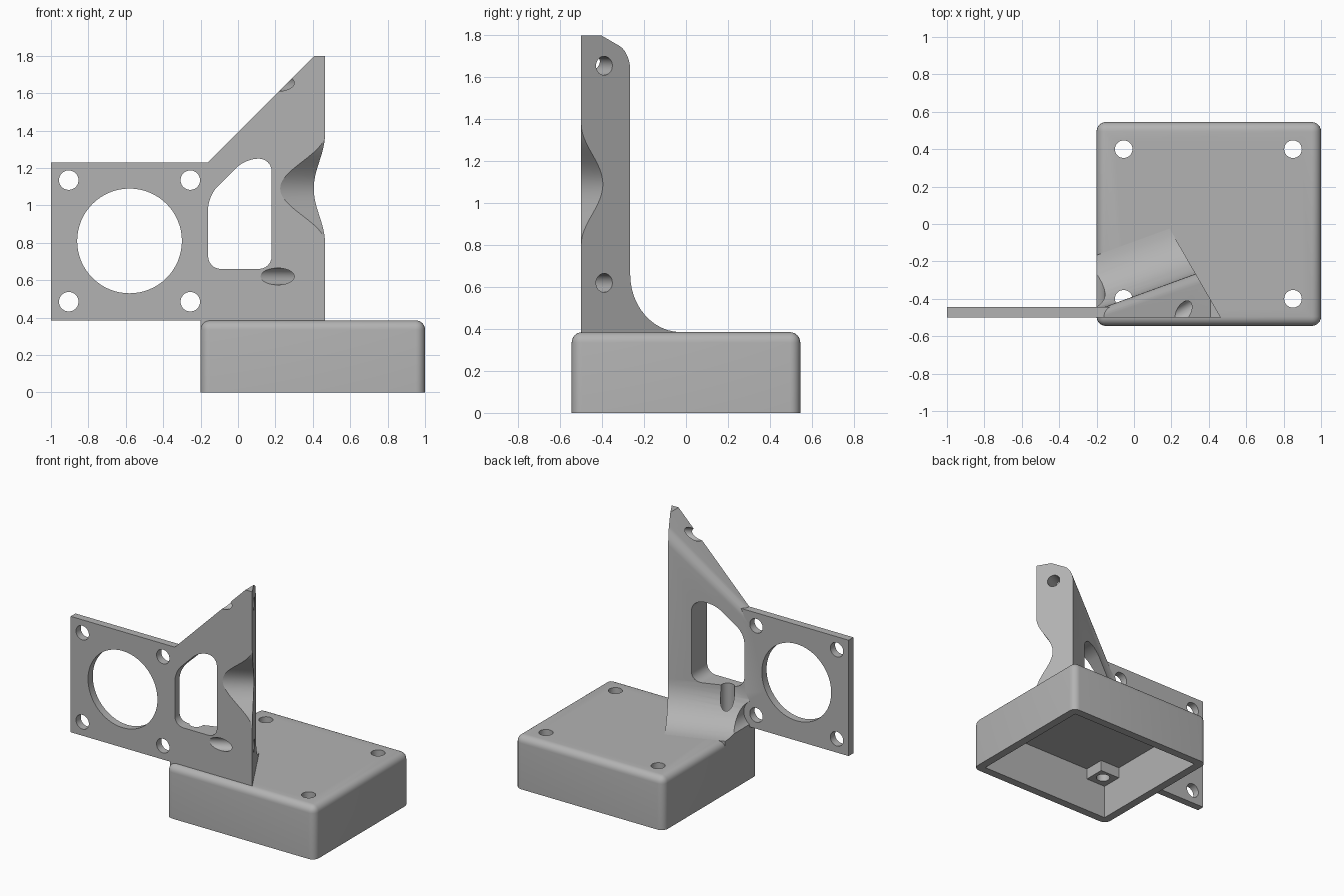
import bpy, bmesh, math
from mathutils import Vector, Matrix

cube = bpy.data.objects.get("Cube")
if cube:
    bpy.data.objects.remove(cube, do_unlink=True)

grey = bpy.data.materials.new("plain grey")
grey.use_nodes = True
grey.diffuse_color = (0.45, 0.45, 0.45, 1)
grey.node_tree.nodes["Principled BSDF"].inputs["Base Color"].default_value = (0.45, 0.45, 0.45, 1)


def finish(bm, name):
    bmesh.ops.recalc_face_normals(bm, faces=bm.faces)
    mesh = bpy.data.meshes.new(name)
    bm.to_mesh(mesh)
    bm.free()
    mesh.materials.append(grey)
    obj = bpy.data.objects.new(name, mesh)
    bpy.context.collection.objects.link(obj)
    return obj


def prism_bm(points, origin, a, b, along):
    """Extrude a 2D outline, drawn on axes a and b, by the vector along."""
    bm = bmesh.new()
    origin, a, b = Vector(origin), Vector(a), Vector(b)
    face = bm.faces.new([bm.verts.new(origin + a * p + b * q) for p, q in points])
    new = bmesh.ops.extrude_face_region(bm, geom=[face])["geom"]
    bmesh.ops.translate(bm, vec=along, verts=[v for v in new if isinstance(v, bmesh.types.BMVert)])
    bmesh.ops.recalc_face_normals(bm, faces=bm.faces)
    return bm


def box_bm(lo, hi):
    lo, hi = Vector(lo), Vector(hi)
    bm = bmesh.new()
    bmesh.ops.create_cube(bm, size=1, matrix=Matrix.Translation((lo + hi) / 2) @ Matrix.Diagonal((*(hi - lo), 1)))
    return bm


def rod(start, end, radius, sides=48):
    start, end = Vector(start), Vector(end)
    bm = bmesh.new()
    turn = (end - start).to_track_quat('Z', 'Y').to_matrix().to_4x4()
    bmesh.ops.create_cone(bm, cap_ends=True, segments=sides, radius1=radius, radius2=radius,
                          depth=(end - start).length, matrix=Matrix.Translation((start + end) / 2) @ turn)
    return finish(bm, "cutter")


def combine(target, tool, operation='DIFFERENCE'):
    """Apply one boolean and remove its helper."""
    mod = target.modifiers.new("cut", 'BOOLEAN')
    mod.operation, mod.object, mod.solver = operation, tool, 'EXACT'
    bpy.context.view_layer.objects.active = target
    bpy.ops.object.modifier_apply(modifier=mod.name)
    bpy.data.objects.remove(tool, do_unlink=True)


def smooth(obj):
    bpy.ops.object.select_all(action='DESELECT')
    obj.select_set(True)
    bpy.context.view_layer.objects.active = obj
    bpy.ops.object.shade_smooth_by_angle(angle=math.radians(25))


X, Z = Vector((1, 0, 0)), Vector((0, 0, 1))
TOP = 0.385
screws = [(x, y) for x in (-0.055, 0.85) for y in (-0.4, 0.4)]

# Base: rounded box, hollow underneath
bm = box_bm((-0.2, -0.545, 0), (1, 0.545, TOP))
rim = [e for e in bm.edges if any(v.co.z > 0.1 for v in e.verts)]
bmesh.ops.bevel(bm, geom=rim, offset=0.05, segments=6, profile=0.5, affect='EDGES')
base = finish(bm, "hollow_base")
cavity = finish(box_bm((-0.14, -0.485, -0.1), (0.94, 0.485, 0.33)), "cutter")

# Corner screw posts are left standing in the cavity
for x, y in screws:
    sx, sy = (1 if x > 0.4 else -1), (1 if y > 0 else -1)
    x0, y0 = 0.4 + sx * 0.38, sy * 0.33
    x1, y1 = 0.4 + sx * 0.6, sy * 0.6
    post = finish(box_bm((min(x0, x1), min(y0, y1), 0.25), (max(x0, x1), max(y0, y1), 0.5)), "cutter")
    combine(cavity, post)
combine(base, cavity)
for x, y in screws:
    combine(base, rod((x, y, -0.1), (x, y, 0.6), 0.047))
smooth(base)

# Upright wedge: wall profile with a foot fillet, swept along the slanted back
angle = math.radians(20)
u = Vector((math.cos(angle), math.sin(angle), 0))
m = Vector((-u.y, u.x, 0))
corner = Vector((0.33, -0.266, 0))
R = 0.275
arc = [(R - R * math.sin(t), TOP + R - R * math.cos(t))
       for t in (math.radians(i * 7.5) for i in range(13))]
profile = [(-0.6, 0.335), (R, 0.335)] + arc + [(0, 2), (-0.6, 2)]
bm = prism_bm(profile, corner - u * 1.2, m, Z, u * 2)

# Trim the sweep to the front, side, slanted side and sloping top
n = Vector((math.cos(math.radians(30)), 0.5, 0))
t = Vector((-0.5, n.x, 0))
front_corner = Vector((0.465, -0.5, 0))
slope_n = Vector((-1, 0, 1)).normalized()
slope_p = Vector((0.41, 0, 1.8))
for point, normal in (((0, -0.5, 0), (0, -1, 0)), ((-0.2, 0, 0), (-1, 0, 0)),
                      (front_corner, n), ((0, 0, 1.8), (0, 0, 1)), (slope_p, slope_n)):
    bmesh.ops.bisect_plane(bm, geom=bm.verts[:] + bm.edges[:] + bm.faces[:], plane_co=point,
                           plane_no=normal, clear_outer=True)
    bmesh.ops.holes_fill(bm, edges=[e for e in bm.edges if e.is_boundary], sides=0)
ridge = [e for e in bm.edges if all(abs((v.co - slope_p).dot(slope_n)) < 1e-3
                                    and abs((v.co - corner).dot(m)) < 1e-3 for v in e.verts)]
bmesh.ops.bevel(bm, geom=ridge, offset=0.06, segments=6, profile=0.5, affect='EDGES')
bracket = finish(bm, "bracket")

# Clear the fillet around the lower plate screw, then join the mounting plate
combine(bracket, rod((-0.255, -0.445, 0.485), (-0.255, 0.3, 0.485), 0.1))
plate = finish(box_bm((-1, -0.5, TOP), (-0.13, -0.445, 1.23)), "cutter")
combine(bracket, plate, 'UNION')

# Plate openings
for x, z, r in [(-0.58, 0.81, 0.28)] + [(x, z, 0.052) for x in (-0.905, -0.255) for z in (0.485, 1.135)]:
    combine(bracket, rod((x, -0.7, z), (x, -0.4, z), r, 64))

# Window with rounded corners
outline = [(-0.16, 0.66), (0.18, 0.66), (0.18, 1.25), (0.04, 1.25), (-0.16, 1.05)]
bm = prism_bm(outline, (0, -0.8, 0), X, Z, Vector((0, 1, 0)))
depth_edges = [e for e in bm.edges if abs(e.verts[0].co.y - e.verts[1].co.y) > 0.5]
bmesh.ops.bevel(bm, geom=depth_edges, offset=0.068, segments=6, profile=0.5, affect='EDGES')
combine(bracket, finish(bm, "cutter"))

# Slanted screw holes and the base screw passing up through the foot
for z in (0.62, 1.655):
    p = front_corner + t * 0.127 + Z * z
    combine(bracket, rod(p - n * 0.6, p + n * 0.2, 0.045))
combine(bracket, rod((-0.055, -0.4, 0.2), (-0.055, -0.4, 0.8), 0.047))

# Bell-shaped scoop running into the front face
bell = [(0.06 * (1 + math.cos(math.pi * i / 12)), 1.09 + 0.29 * i / 12) for i in range(-12, 13)]
scoop = [(-0.3, 0.8)] + bell + [(-0.3, 1.38)]
combine(bracket, finish(prism_bm(scoop, front_corner + n * 0.2, t, Z, n * -0.8), "cutter"))
smooth(bracket)
